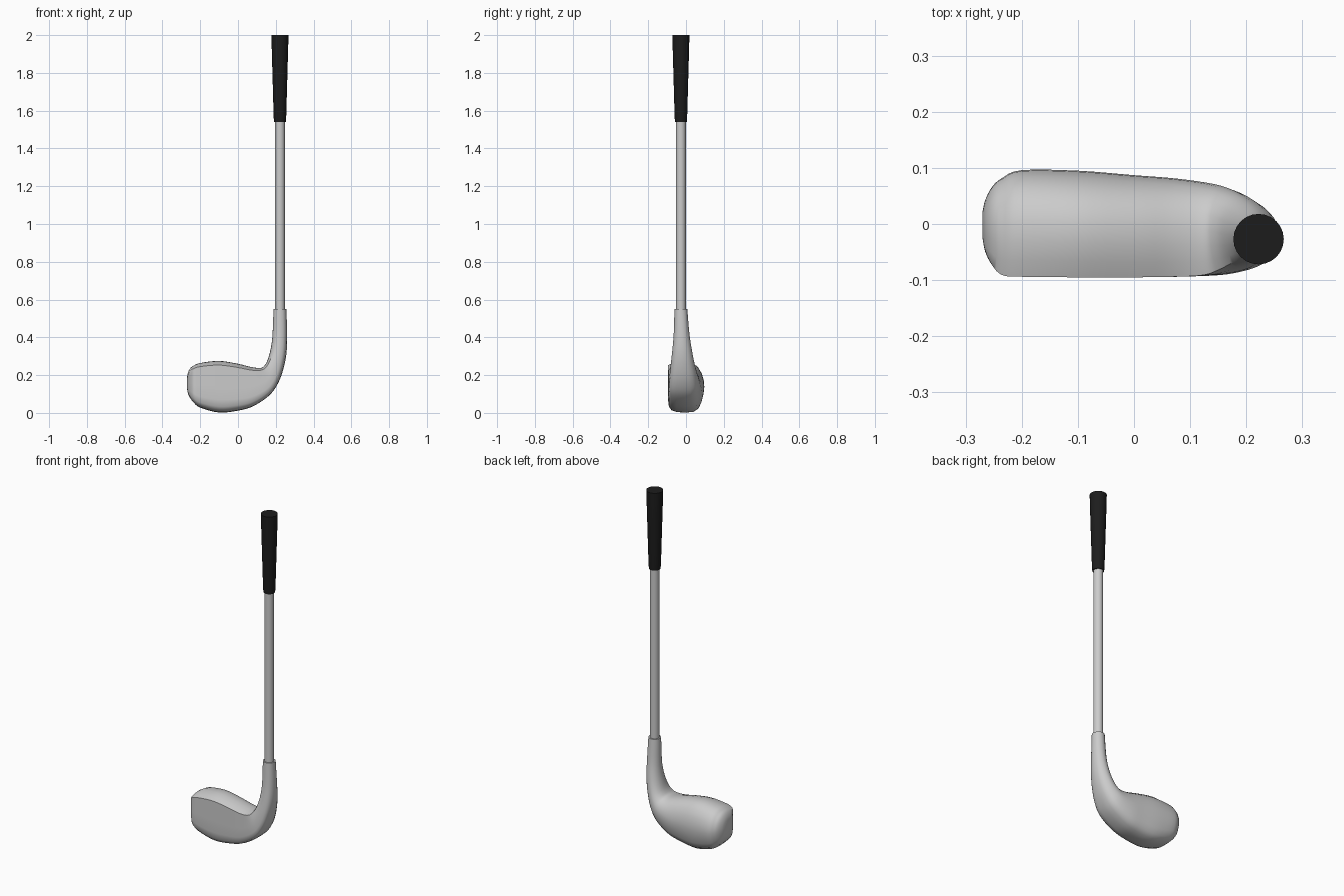
import bpy, bmesh, math
from mathutils import Vector

if "Cube" in bpy.data.objects:
    bpy.data.objects.remove(bpy.data.objects["Cube"])

AX, AY = 0.222, -0.027      # shaft axis


def make_object(name, rings, mat=None, angle=35):
    """Skin a list of closed rings into a capped, smooth-shaded object."""
    bm = bmesh.new()
    loops = [[bm.verts.new(p) for p in r] for r in rings]
    n = len(loops[0])
    for a, b in zip(loops, loops[1:]):
        for i in range(n):
            j = (i + 1) % n
            bm.faces.new((a[i], a[j], b[j], b[i]))
    bm.faces.new(loops[0])
    bm.faces.new(loops[-1])
    bmesh.ops.recalc_face_normals(bm, faces=bm.faces[:])
    me = bpy.data.meshes.new(name)
    bm.to_mesh(me)
    bm.free()
    ob = bpy.data.objects.new(name, me)
    bpy.context.collection.objects.link(ob)
    if mat:
        me.materials.append(mat)
    bpy.ops.object.select_all(action='DESELECT')
    ob.select_set(True)
    bpy.context.view_layer.objects.active = ob
    bpy.ops.object.shade_smooth_by_angle(angle=math.radians(angle))
    return ob


def turned(name, profile, mat=None, n=24):
    """Round part on the shaft axis from (radius, z) pairs."""
    rings = [[(AX + r * math.cos(2 * math.pi * i / n),
               AY + r * math.sin(2 * math.pi * i / n), z) for i in range(n)]
             for r, z in profile]
    return make_object(name, rings, mat)


def catmull(a, b, c, d, t):
    return [0.5 * (2 * q + (r - p) * t + (2 * p - 5 * q + 4 * r - s) * t * t
                   + (3 * q - p - 3 * r + s) * t ** 3)
            for p, q, r, s in zip(a, b, c, d)]


# Head section: flat face at u = -1 with a crisp upper edge, rounded back
D = [(-1, .84), (-.7, .93), (-.35, .99), (0, 1), (.35, .94), (.65, .77),
     (.87, .5), (.98, .2), (1, -.05), (.96, -.3), (.86, -.6), (.7, -.84),
     (.42, -.97), (0, -1), (-.5, -.98), (-.8, -.91), (-.95, -.77),
     (-1, -.5), (-1, 0), (-1, .45)]

# Stations toe to hosel: upper x, z, lower x, z, front y, back y, D-shape blend
STATIONS = [
    (-.270, .185, -.270, .130, -.025, .022, .5),
    (-.265, .213, -.265, .103, -.050, .043, .8),
    (-.253, .236, -.253, .078, -.073, .066, 1),
    (-.235, .250, -.235, .055, -.091, .082, 1),
    (-.200, .264, -.200, .028, -.094, .096, 1),
    (-.100, .275, -.100, .002, -.095, .095, 1),
    (.000, .260, .000, .012, -.095, .087, 1),
    (.070, .243, .080, .035, -.094, .081, 1),
    (.120, .238, .165, .092, -.091, .071, 1),
    (.143, .254, .212, .157, -.086, .059, .75),
    (.160, .290, .241, .235, -.080, .045, .4),
    (.175, .350, .257, .320, -.072, .031, .15),
    (.183, .420, .260, .420, -.065, .018, 0),
    (.188, .550, .256, .550, -.061, .007, 0)]


def section(s):
    xt, zt, xb, zb, yf, yb, k = s
    mid = Vector(((xt + xb) / 2, (yf + yb) / 2, (zt + zb) / 2))
    up = Vector(((xt - xb) / 2, 0, (zt - zb) / 2))
    side = Vector((0, (yb - yf) / 2, 0))
    ring = []
    for u, v in D:
        a = math.atan2(v, u)
        ring.append(mid + side * (k * u + (1 - k) * math.cos(a))
                    + up * (k * v + (1 - k) * math.sin(a)))
    return ring


# Head with curved neck
padded = [STATIONS[0]] + STATIONS + [STATIONS[-1]]
rings = []
for i in range(len(STATIONS) - 1):
    for t in range(4):
        rings.append(section(catmull(*padded[i:i + 4], t / 4)))
rings.append(section(STATIONS[-1]))
make_object("club_head", rings, angle=40)

# Shaft
turned("shaft", [(.026, .54), (.026, 1.56)])

# Grip
black = bpy.data.materials.new("black_rubber")
black.diffuse_color = (.012, .012, .012, 1)
black.use_nodes = True
black.node_tree.nodes["Principled BSDF"].inputs["Base Color"].default_value = black.diffuse_color
turned("grip", [(.031, 1.54), (.033, 1.56), (.044, 1.95), (.045, 2.0)], black)
